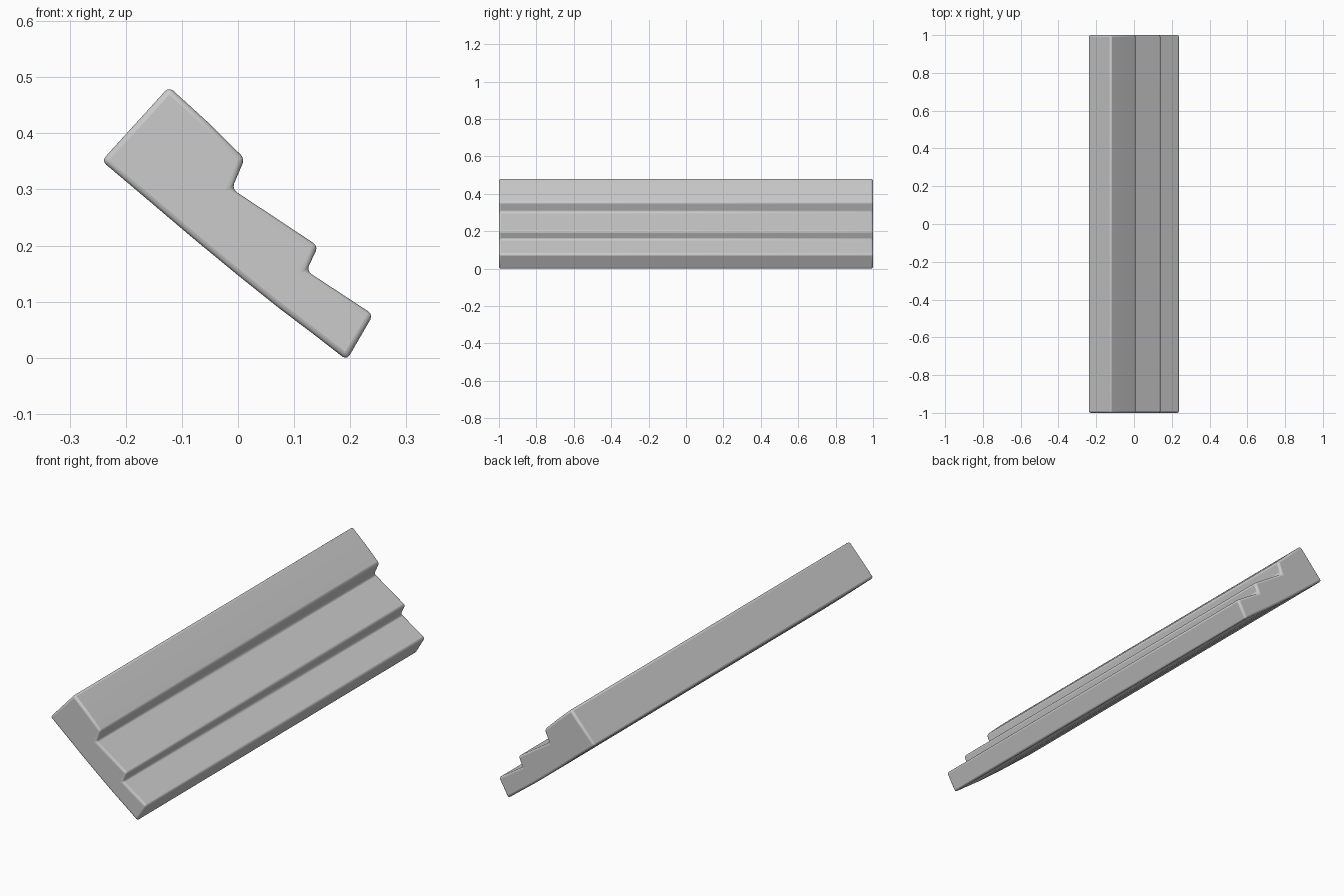
import bpy, bmesh

if "Cube" in bpy.data.objects:
    bpy.data.objects.remove(bpy.data.objects["Cube"])

# Stepped cross-section (x, z), running along y
profile = [(-0.243, 0.351), (-0.16, 0.281), (-0.08, 0.213), (0.0, 0.147),
           (0.07, 0.091), (0.14, 0.038), (0.194, -0.004),
           (0.241, 0.077), (0.122, 0.155), (0.143, 0.199),
           (-0.011, 0.301), (0.012, 0.355), (-0.055, 0.421), (-0.123, 0.483)]

# Stepped plank: extruded profile
bm = bmesh.new()
face = bm.faces.new([bm.verts.new((x, -1, z)) for x, z in profile])
ext = bmesh.ops.extrude_face_region(bm, geom=[face])
verts = [v for v in ext["geom"] if isinstance(v, bmesh.types.BMVert)]
bmesh.ops.translate(bm, verts=verts, vec=(0, 2, 0))
bmesh.ops.recalc_face_normals(bm, faces=bm.faces[:])
mesh = bpy.data.meshes.new("stepped_plank")
bm.to_mesh(mesh)
bm.free()
plank = bpy.data.objects.new("stepped_plank", mesh)
bpy.context.collection.objects.link(plank)

# Softly rounded edges
bevel = plank.modifiers.new("rounded_edges", 'BEVEL')
bevel.width = 0.01
bevel.segments = 3
bevel.limit_method = 'ANGLE'
bevel.angle_limit = 0.5

bpy.context.view_layer.objects.active = plank
plank.select_set(True)
bpy.ops.object.shade_smooth_by_angle(angle=0.6)
